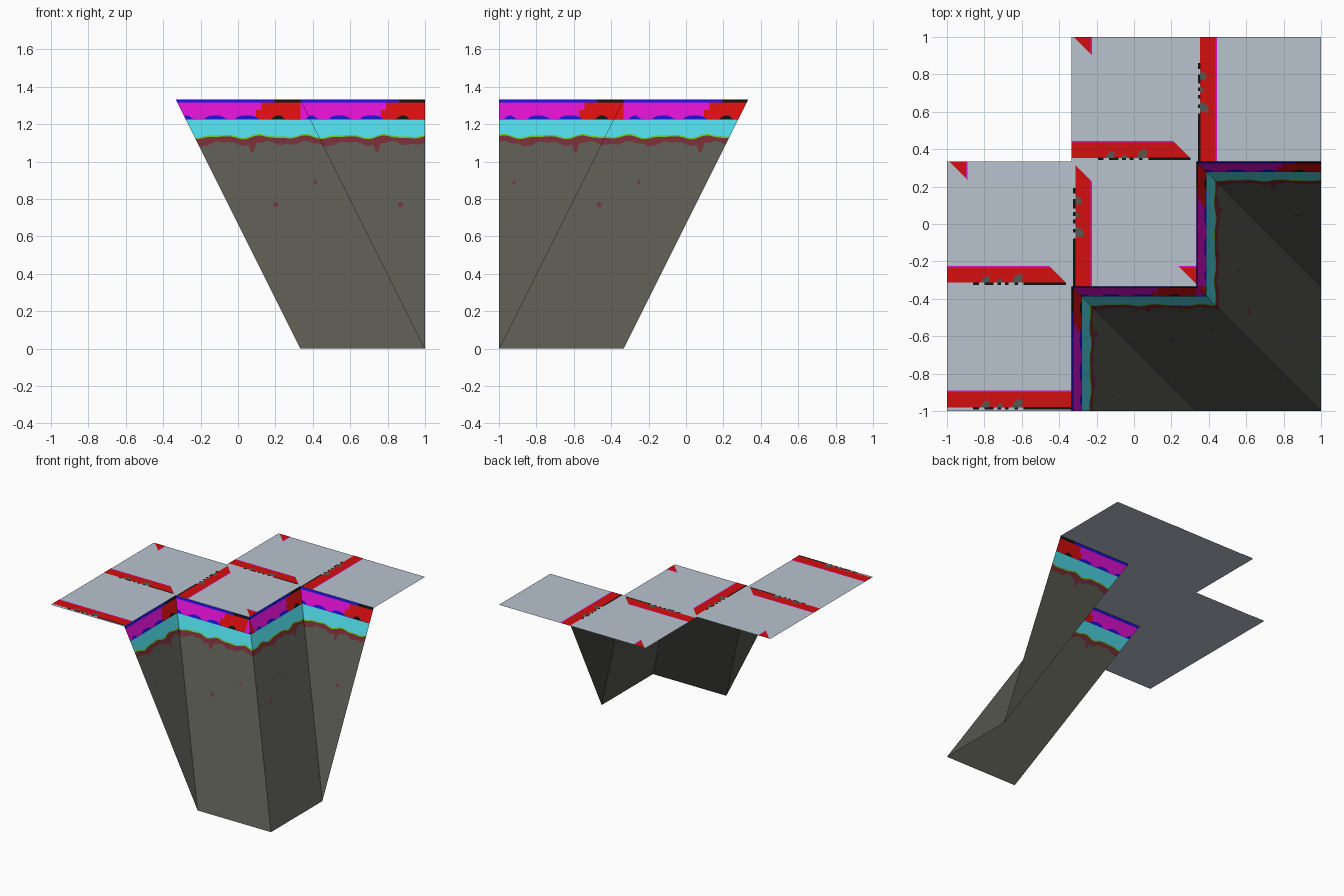
import bpy, bmesh, math
from mathutils import Vector

if "Cube" in bpy.data.objects:
    bpy.data.objects.remove(bpy.data.objects["Cube"])

T = 2 / 3           # tile size
H = 4 / 3           # cliff height
E = T / 2           # plateau edge coordinate


def srgb(r, g, b):
    return [((c / 255 + 0.055) / 1.055) ** 2.4 if c > 10 else c / 255 / 12.92
            for c in (r, g, b)] + [1]


COLOURS = {
    "pale_floor": (184, 194, 206), "red": (213, 14, 14), "magenta": (219, 16, 205),
    "blue": (30, 18, 205), "black": (16, 16, 16), "cyan": (78, 213, 226),
    "green": (104, 190, 40), "maroon": (114, 44, 53), "stone": (88, 88, 81),
}
NAMES = list(COLOURS)
MATS = []
for name, rgb in COLOURS.items():
    m = bpy.data.materials.new(name)
    m.diffuse_color = srgb(*rgb)
    m.use_nodes = True
    m.node_tree.nodes["Principled BSDF"].inputs["Base Color"].default_value = m.diffuse_color
    MATS.append(m)


def add_face(bm, pts, colour):
    """Flat face that always looks upwards."""
    f = bm.faces.new([bm.verts.new(p) for p in pts])
    f.normal_update()
    if f.normal.z < 0:
        f.normal_flip()
    f.material_index = NAMES.index(colour)


def finish(bm, name):
    me = bpy.data.meshes.new(name)
    bm.to_mesh(me)
    bm.free()
    for m in MATS:
        me.materials.append(m)
    bpy.context.collection.objects.link(bpy.data.objects.new(name, me))


# ---------- cliff walls: painted bands that repeat along every tile ----------
def bump(u, centre, half, height):
    d = abs(u - centre) / half
    return height * math.sqrt(1 - d * d) if d < 1 else 0


def band_heights(u):
    k = 2 * math.pi * u / T
    line = 1.138 + 0.007 * math.sin(3 * k + 1) + 0.004 * math.sin(5 * k)
    low = 1.098 + 0.009 * math.sin(3 * k + 0.6) + 0.005 * math.sin(7 * k)
    low -= bump(u, 0.41, 0.02, 0.05) + bump(u, 0.13, 0.02, 0.012)
    blobs = sum(bump(u, c, h, 0.024) for c, h in
                ((0.06, 0.025), (0.21, 0.055), (0.38, 0.06), (0.55, 0.03)))
    return [H, 1.316, 1.275, 1.228 + blobs * 0.8, 1.225, line, line - 0.008, low, 0]


def band_colours(u):
    return ["black" if u > 0.53 else "blue",
            "red" if u > 0.465 else "magenta",
            "red" if u > 0.425 else "magenta",
            "black" if u > 0.5 else "blue",
            "cyan", "green", "maroon", "stone"]


def cliff_wall(name, along_x, edge, low, high):
    """Sloped wall below one plateau edge, mitred at low < x + y < high."""
    def place(s, z, lift=0.0):
        out = (H - z) / 2 + lift
        return Vector((s, edge - out, z)) if along_x else Vector((edge + out, s, z))

    bm = bmesh.new()
    n = 48
    for i in range(3 * n):
        u0, u1 = (i % n) * T / n, (i % n + 1) * T / n
        s0, s1 = -1 + i * T / n, -1 + (i + 1) * T / n
        a, b = band_heights(u0), band_heights(u1)
        for j, colour in enumerate(band_colours((u0 + u1) / 2)):
            add_face(bm, [place(s0, a[j]), place(s1, b[j]),
                          place(s1, b[j + 1]), place(s0, a[j + 1])], colour)
    # small stains
    for t in range(3):
        for u, z, r in ((0.535, 0.77, 0.014), (0.08, 0.89, 0.01)):
            s = -1 + t * T + u
            add_face(bm, [place(s + r * math.cos(q * math.pi / 3),
                                z + r * math.sin(q * math.pi / 3), 0.003)
                          for q in range(6)], "maroon")
    bmesh.ops.remove_doubles(bm, verts=bm.verts, dist=1e-5)
    for limit, sign in ((low, -1), (high, 1)):
        bmesh.ops.bisect_plane(bm, geom=bm.verts[:] + bm.edges[:] + bm.faces[:],
                               plane_co=(limit, 0, 0), plane_no=(sign, sign, 0),
                               clear_outer=True)
    bmesh.ops.dissolve_limit(bm, angle_limit=0.001, verts=bm.verts, edges=bm.edges,
                             delimit={'MATERIAL'})
    finish(bm, name)


cliff_wall("cliff_wall_front_side", False, -E, -9, -T)
cliff_wall("cliff_wall_front", True, -E, -T, 0)
cliff_wall("cliff_wall_back_side", False, E, 0, T)
cliff_wall("cliff_wall_back", True, E, T, 9)


# ---------- plateau tiles with painted rim stripes ----------
def floor_tile(name, x0, y0, stripe, start=0, end=0, corner=None):
    bm = bmesh.new()

    def flat(pts, colour, lift, turned=False):
        add_face(bm, [(x0 + c, y0 + T - a, H + lift) if turned else (x0 + a, y0 + c, H + lift)
                      for a, c in pts], colour)

    flat([(0, 0), (T, 0), (T, T), (0, T)], "pale_floor", 0)
    turned = stripe == "y"

    def strip(c0, c1, colour):
        def a(c):
            return c if start else 0

        def b(c):
            return T - 0.012 - c if end else T
        flat([(a(c0), c0), (b(c0), c0), (b(c1), c1), (a(c1), c1)], colour, 0.002, turned)

    strip(0.02, 0.102, "red")
    strip(0.102, 0.11, "magenta")
    # broken black line along the rim
    last = T - 0.03 if end else T
    for a0, a1 in ((0.14, 0.17), (0.2, 0.25), (0.27, 0.29), (0.31, 0.33),
                   (0.36, 0.38), (0.41, last)):
        flat([(a0, 0.008), (a1, 0.008), (a1, 0.021), (a0, 0.021)], "black", 0.003, turned)
    # stone chips on the stripe
    for a, w, h in ((0.205, 0.025, 0.055), (0.28, 0.018, 0.04), (0.375, 0.03, 0.066)):
        flat([(a - w, 0.02), (a + w * 0.8, 0.02), (a + w, h * 0.9), (a + w * 0.1, h),
              (a - w * 0.6, h * 0.7)], "stone", 0.004, turned)
    # clipped stripe end in a corner
    if corner == "back_left":
        flat([(0.012, T), (0.102, T), (0.102, T - 0.09)], "red", 0.002)
        flat([(0.102, T), (0.11, T), (0.11, T - 0.1), (0.102, T - 0.09)], "magenta", 0.002)
    elif corner == "front_right":
        flat([(T, 0.012), (T, 0.102), (T - 0.09, 0.102)], "red", 0.002)
        flat([(T, 0.102), (T, 0.11), (T - 0.1, 0.11), (T - 0.09, 0.102)], "magenta", 0.002)
    finish(bm, name)


floor_tile("floor_tile_back", -E, E, "x", end=1, corner="back_left")
floor_tile("floor_tile_back_right", E, E, "y")
floor_tile("floor_tile_left", -1, -E, "x", end=1, corner="back_left")
floor_tile("floor_tile_centre", -E, -E, "y", start=1, corner="front_right")
floor_tile("floor_tile_front_left", -1, -1, "x")
